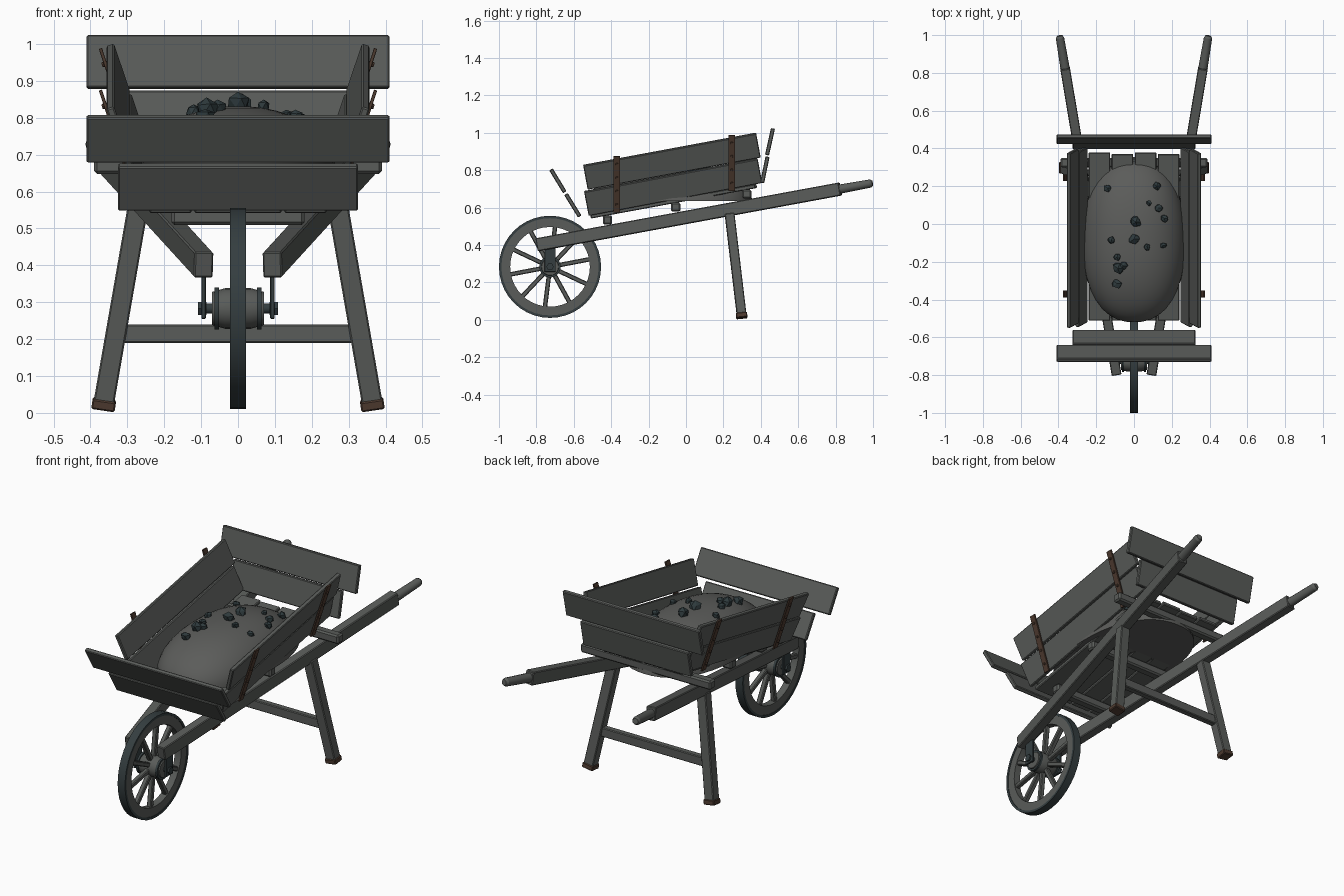
import bpy, bmesh, math, random
from mathutils import Vector, Matrix

if "Cube" in bpy.data.objects:
    bpy.data.objects.remove(bpy.data.objects["Cube"])

random.seed(4)


def material(name, rgb):
    m = bpy.data.materials.new(name)
    m.diffuse_color = (*rgb, 1)
    m.use_nodes = True
    m.node_tree.nodes["Principled BSDF"].inputs["Base Color"].default_value = m.diffuse_color
    return m


WOOD = material("weathered wood", (0.100, 0.106, 0.100))
SOIL = material("grey soil", (0.105, 0.107, 0.102))
IRON = material("dark iron", (0.035, 0.048, 0.051))
STONE = material("dark stone", (0.028, 0.043, 0.047))
RUST = material("rusty strap", (0.075, 0.043, 0.029))


def finish(name, bm, mat, smooth=False, bevel=0):
    bmesh.ops.recalc_face_normals(bm, faces=bm.faces)
    me = bpy.data.meshes.new(name)
    bm.to_mesh(me)
    bm.free()
    me.materials.append(mat)
    ob = bpy.data.objects.new(name, me)
    bpy.context.collection.objects.link(ob)
    if bevel:
        b = ob.modifiers.new("edge", "BEVEL")
        b.width, b.segments = bevel, 1
    if smooth:
        bpy.context.view_layer.objects.active = ob
        ob.select_set(True)
        bpy.ops.object.shade_smooth_by_angle(angle=math.radians(40))
        ob.select_set(False)
    return ob


def frame(p0, p1, up):
    """Axes with X along p0-p1 and Z as near as possible to up."""
    x = (p1 - p0).normalized()
    y = Vector(up).cross(x).normalized()
    m = Matrix((x, y, x.cross(y))).transposed().to_4x4()
    m.translation = (p0 + p1) / 2
    return m


def bar(name, p0, p1, width, thick, mat=WOOD, up=(0, 0, 1), bevel=0.004):
    """Box from p0 to p1, width measured along up."""
    p0, p1 = Vector(p0), Vector(p1)
    size = Matrix.Diagonal(((p1 - p0).length, thick, width, 1))
    bm = bmesh.new()
    bmesh.ops.create_cube(bm, size=1, matrix=frame(p0, p1, up) @ size)
    return finish(name, bm, mat, bevel=bevel)


def rod(name, p0, p1, r0, r1, mat=WOOD, sides=12, up=(0, 0, 1)):
    p0, p1 = Vector(p0), Vector(p1)
    bm = bmesh.new()
    turn = Matrix.Rotation(math.pi / 2, 4, 'Y')
    bmesh.ops.create_cone(bm, cap_ends=True, segments=sides, radius1=r0, radius2=r1,
                          depth=(p1 - p0).length, matrix=frame(p0, p1, up) @ turn)
    return finish(name, bm, mat, smooth=True)


def lathe(name, profile, mat, sides=40):
    """Closed (x, radius) profile turned around the axle."""
    bm = bmesh.new()
    rings = []
    for i in range(sides):
        a = 2 * math.pi * i / sides
        rings.append([bm.verts.new((x, AY + r * math.cos(a), AZ + r * math.sin(a)))
                      for x, r in profile])
    n = len(profile)
    for i in range(sides):
        a, b = rings[i], rings[(i + 1) % sides]
        for k in range(n):
            bm.faces.new((a[k], a[(k + 1) % n], b[(k + 1) % n], b[k]))
    return finish(name, bm, mat, smooth=True)


# Wheel
AY, AZ = -0.727, 0.283


def band(name, r0, r1, x0, x1, mat):
    lathe(name, [(x0, r0), (x1, r0), (x1, r1), (x0, r1)], mat)


band("wheel_tyre", 0.26, 0.273, -0.022, 0.022, IRON)
band("wheel_rim", 0.213, 0.261, -0.019, 0.019, WOOD)
lathe("wheel_hub", [(-0.07, 0.012), (-0.07, 0.045), (-0.035, 0.055),
                    (0.035, 0.055), (0.07, 0.045), (0.07, 0.012)], WOOD, 20)
for s in (-1, 1):
    band("hub_band", 0.04, 0.057, s * 0.058 - 0.006, s * 0.058 + 0.006, IRON)
for i in range(10):
    a = 2 * math.pi * (i + 0.3) / 10
    d = Vector((0, math.cos(a), math.sin(a)))
    c = Vector((0, AY, AZ))
    bar("wheel_spoke", c + d * 0.045, c + d * 0.22, 0.026, 0.024, up=(1, 0, 0))
rod("axle", (-0.105, AY, AZ), (0.105, AY, AZ), 0.014, 0.014, IRON)


# Long carrying beams, legs and fittings, one set per side
def beam_at(y, s):
    return Vector((s * (0.092 + 0.168 * (y + 0.8)), y, 0.4 + 0.184 * (y + 0.8)))


for s in (-1, 1):
    bar("carrying_beam", beam_at(-0.795, s), beam_at(0.825, s), 0.07, 0.052)
    rod("handle_grip", beam_at(0.80, s), beam_at(0.985, s), 0.025, 0.022)
    rod("grip_end", beam_at(0.985, s), beam_at(0.997, s), 0.022, 0.015)
    bar("axle_bracket", (s * 0.093, AY, 0.255), (s * 0.093, AY, 0.385), 0.06, 0.012,
        IRON, up=(0, 1, 0), bevel=0.002)
    rod("axle_nut", (s * 0.086, AY, AZ), (s * 0.108, AY, AZ), 0.02, 0.02, IRON, 6)
    bar("leg", (s * 0.365, 0.298, 0.02), (s * 0.27, 0.233, 0.565), 0.052, 0.056, up=(0, 1, 0))
    bar("leg_shoe", (s * 0.366, 0.299, 0.009), (s * 0.362, 0.296, 0.036), 0.06, 0.064,
        RUST, up=(0, 1, 0))
bar("leg_crossbar", (-0.318, 0.272, 0.215), (0.318, 0.272, 0.215), 0.05, 0.035)

# Cross supports under the bed
for y, z, half in ((-0.42, 0.533, 0.18), (-0.055, 0.602, 0.25), (0.325, 0.672, 0.39)):
    bar("bed_support", (-half, y, z), (half, y, z), 0.048, 0.05, bevel=0.008)

# Bed planks
for i in range(4):
    x = (i - 1.5) * 0.122
    end = 0.378 - 0.008 * (i % 2)
    bar("bed_plank", (x, -0.51, 0.552), (x, end, 0.552 + 0.184 * (end + 0.51)), 0.022, 0.114)

# Flared side boards: front and rear centre points of the upper and lower board
LEAN = 0.33
for s in (-1, 1):
    for name, x, (y0, z0), (y1, z1) in (
            ("side_upper_board", 0.325, (-0.538, 0.762), (0.387, 0.934)),
            ("side_lower_board", 0.278, (-0.533, 0.622), (0.395, 0.798))):
        bar(name, (s * x, y0, z0), (s * x, y1, z1), 0.138, 0.022,
            up=(s * LEAN, -0.18, 0.98))
    # Straps with bolts
    for y, zb, zt in ((-0.37, 0.575, 0.875), (0.245, 0.69, 0.988)):
        top = Vector((s * 0.373, y, zt))
        low = Vector((s * 0.275, y, zb))
        bar("side_strap", low, top, 0.036, 0.009, RUST, up=(0, 1, 0), bevel=0.001)
        out = Vector((s * 0.95, 0, -0.31))
        for t in (0.14, 0.38, 0.62, 0.86):
            p = low.lerp(top, t)
            rod("strap_bolt", p, p + out * 0.01, 0.009, 0.006, RUST, 8)

# Front and back boards: half width, lower edge, upper edge in (y, z)
for name, half, a, b in (
        ("front_upper_board", 0.41, (-0.648, 0.682), (-0.722, 0.804)),
        ("front_lower_board", 0.325, (-0.568, 0.552), (-0.642, 0.672)),
        ("back_upper_board", 0.41, (0.433, 0.88), (0.465, 1.023)),
        ("back_lower_board", 0.325, (0.407, 0.732), (0.436, 0.872))):
    y, z = (a[0] + b[0]) / 2, (a[1] + b[1]) / 2
    up = Vector((0, b[0] - a[0], b[1] - a[1]))
    bar(name, (-half, y, z), (half, y, z), up.length, 0.022, up=up)

# Soil heap: rounded dome with a flat underside
BASE, CY, RX, RY, H = 0.636, -0.083, 0.272, 0.437, 0.195


def heap_z(x, y):
    q = abs(x / RX) ** 2.3 + abs((y - CY) / RY) ** 2.3
    return BASE + H * max(0, 1 - q) ** 0.55


bm = bmesh.new()
N, R = 40, 12
rings = []
for j in range(R):
    r = math.cos(j / R * math.pi / 2)
    ring = []
    for i in range(N):
        a = 2 * math.pi * i / N
        c, d = math.cos(a), math.sin(a)
        k = r / (abs(c) ** 2.3 + abs(d) ** 2.3) ** (1 / 2.3)
        x, y = RX * c * k, CY + RY * d * k
        z = BASE if j == 0 else heap_z(x, y)
        ring.append(bm.verts.new((x, y, z)))
    rings.append(ring)
for a, b in zip(rings, rings[1:]):
    for i in range(N):
        bm.faces.new((a[i], a[(i + 1) % N], b[(i + 1) % N], b[i]))
bm.faces.new(rings[0])
bm.faces.new(rings[-1])
finish("soil_heap", bm, SOIL, smooth=True)

# Loose stones resting on the heap
for x, y, r in ((-0.14, 0.19, 0.023), (0.12, 0.2, 0.024), (0.08, 0.11, 0.017),
                (0.13, 0.085, 0.024), (0.16, 0.03, 0.024), (0.01, 0.01, 0.034),
                (0, -0.08, 0.03), (-0.12, -0.085, 0.022), (0.07, -0.12, 0.022),
                (0.155, -0.115, 0.019), (-0.09, -0.175, 0.023), (-0.085, -0.235, 0.032),
                (-0.055, -0.222, 0.024), (-0.09, -0.315, 0.027)):
    bm = bmesh.new()
    bmesh.ops.create_icosphere(bm, subdivisions=1, radius=r)
    for v in bm.verts:
        v.co *= random.uniform(0.75, 1.15)
    bmesh.ops.translate(bm, verts=bm.verts, vec=(x, y, heap_z(x, y) + r * 0.25))
    finish("stone", bm, STONE)
